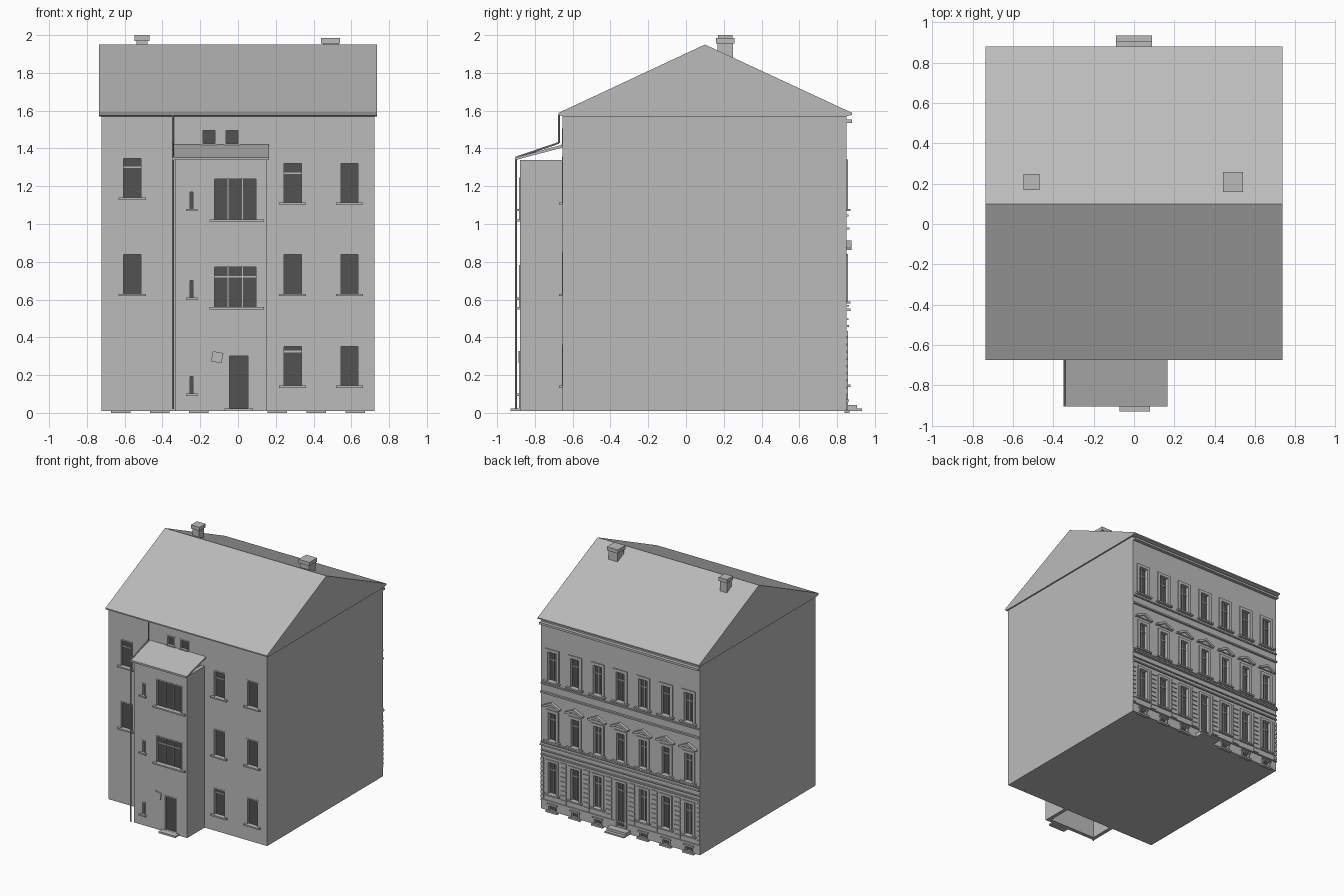
import bpy, bmesh, math
from mathutils import Matrix, Vector

if "Cube" in bpy.data.objects:
    bpy.data.objects.remove(bpy.data.objects["Cube"])


def material(name, v):
    m = bpy.data.materials.new(name)
    m.diffuse_color = (v, v, v, 1)
    m.use_nodes = True
    m.node_tree.nodes["Principled BSDF"].inputs["Base Color"].default_value = m.diffuse_color
    return m


PLASTER = material("grey_plaster", 0.5)
GLASS = material("dark_glass", 0.085)
FRONT, BACK, PORCH = (-0.653, -1), (0.85, 1), (-0.88, -1)   # wall y, outward direction
parts = {}


def part(name):
    return parts.setdefault(name, bmesh.new())


def box(name, x0, x1, y0, y1, z0, z1, tilt=0):
    c = Vector(((x0 + x1) / 2, (y0 + y1) / 2, (z0 + z1) / 2))
    m = Matrix.Translation(c) @ Matrix.Rotation(tilt, 4, 'Y')
    m = m @ Matrix.Diagonal((x1 - x0, abs(y1 - y0), z1 - z0, 1))
    bmesh.ops.create_cube(part(name), size=1, matrix=m)


def prism(name, pts, a, b, axis='X'):
    """Extrude a (y, z) outline along x, or an (x, z) outline along y."""
    bm = part(name)
    at = (lambda p, t: (t, p[0], p[1])) if axis == 'X' else (lambda p, t: (p[0], t, p[1]))
    ends = [[bm.verts.new(at(p, t)) for p in pts] for t in (a, b)]
    faces = [bm.faces.new(e) for e in ends]
    for i in range(len(pts)):
        j = (i + 1) % len(pts)
        faces.append(bm.faces.new((ends[0][i], ends[0][j], ends[1][j], ends[1][i])))
    bmesh.ops.recalc_face_normals(bm, faces=faces)


def on_wall(name, wall, x0, x1, z0, z1, d0, d1, tilt=0):
    """Box on a wall, d0 to d1 measured outward from its face."""
    y, s = wall
    box(name, x0, x1, y + s * d0, y + s * d1, z0, z1, tilt)


def opening(wall, cutter, x0, x1, z0, z1, mullions=(), transom=None, trim=0.01, depth=0.02, out=0.003):
    """Recess with glass, a rim and glazing bars."""
    on_wall(cutter, wall, x0, x1, z0, z1, -depth, 0.03)
    on_wall("window_glass", wall, x0, x1, z0, z1, -depth - 0.002, -depth + 0.003)
    for a, b, c, d in ((x0 - trim / 2, x0 + trim / 2, z0, z1), (x1 - trim / 2, x1 + trim / 2, z0, z1),
                       (x0 - trim / 2, x1 + trim / 2, z1 - trim / 2, z1 + trim / 2)):
        on_wall("window_frames", wall, a, b, c, d, -depth, out)
    for m in mullions:
        on_wall("glazing_bars", wall, m - 0.003, m + 0.003, z0, z1, -depth, -depth + 0.01)
    if transom:
        on_wall("glazing_bars", wall, x0, x1, transom - 0.004, transom + 0.004, -depth, -depth + 0.01)


def sill(wall, x0, x1, z, out=0.02):
    on_wall("window_sills", wall, x0, x1, z - 0.012, z, -0.02, out)


# Main block and stair tower (hollow, open below and above)
box("main_walls", -0.723, 0.723, -0.653, 0.85, 0.01, 1.575)
box("stair_tower", -0.333, 0.153, -0.88, -0.65, 0.01, 1.338)
box("tower_cutter", -0.303, 0.123, -0.85, -0.654, -0.1, 1.5)

# Roofs
prism("main_roof", [(-0.675, 1.588), (0.1, 1.95), (0.88, 1.588), (0.88, 1.578), (0.85, 1.57),
                    (-0.653, 1.57), (-0.675, 1.578)], -0.735, 0.735)
prism("tower_roof", [(-0.905, 1.338), (-0.905, 1.352), (-0.653, 1.42), (-0.653, 1.405)], -0.345, 0.165)

# Chimneys
for x, w, top in ((-0.508, 0.03, 2.0), (0.49, 0.041, 1.985)):
    box("chimneys", x - w, x + w, 0.208 - w, 0.208 + w, 1.8, top - 0.015)
    box("chimney_caps", x - w - 0.009, x + w + 0.009, 0.199 - w, 0.217 + w, top - 0.03, top)

# Drainpipe following the tower roof
path = [(-0.9, 0.02), (-0.9, 1.352), (-0.672, 1.43), (-0.672, 1.578)]
for (y0, z0), (y1, z1) in zip(path, path[1:]):
    d = Vector((0, y1 - y0, z1 - z0))
    m = Matrix.Translation((-0.345, (y0 + y1) / 2, (z0 + z1) / 2)) @ d.to_track_quat('Z', 'Y').to_matrix().to_4x4()
    bmesh.ops.create_cone(part("drainpipe"), cap_ends=True, segments=8, radius1=0.005, radius2=0.005,
                          depth=d.length, matrix=m)

# Yard side windows
for x, z0, z1, bar in ((-0.56, 1.14, 1.353, 1.3), (-0.56, 0.63, 0.843, None),
                       (0.289, 1.115, 1.325, 1.268), (0.289, 0.63, 0.843, None), (0.289, 0.145, 0.357, 0.325),
                       (0.59, 1.115, 1.325, None), (0.59, 0.63, 0.843, None), (0.59, 0.145, 0.357, None)):
    opening(FRONT, "wall_cutter", x - 0.051, x + 0.051, z0, z1, (), bar)
    sill(FRONT, x - 0.072, x + 0.072, z0)
for x in (-0.153, -0.032):
    opening(FRONT, "wall_cutter", x - 0.036, x + 0.036, 1.427, 1.5)
    sill(FRONT, x - 0.042, x + 0.042, 1.427, 0.006)

# Tower windows, door, step and plaque
for z in (1.08, 0.61, 0.102):
    opening(PORCH, "tower_cutter", -0.258, -0.232, z, z + 0.095)
    sill(PORCH, -0.274, -0.215, z)
for z, bar in ((1.025, None), (0.56, 0.722)):
    opening(PORCH, "tower_cutter", -0.13, 0.1, z, z + 0.217, (-0.052, 0.024), bar)
    sill(PORCH, -0.15, 0.138, z)
opening(PORCH, "tower_cutter", -0.05, 0.057, 0.025, 0.305)
on_wall("yard_step", PORCH, -0.072, 0.08, 0.01, 0.024, -0.02, 0.05)
on_wall("tilted_plaque", PORCH, -0.138, -0.082, 0.268, 0.322, -0.001, 0.008, math.radians(10))

# Street side: seven bays
for k in range(-3, 4):
    x = k * 0.207
    # top floor
    opening(BACK, "wall_cutter", x - 0.05, x + 0.05, 1.08, 1.33, (x,), 1.25, 0.024, 0.025, 0.008)
    sill(BACK, x - 0.075, x + 0.075, 1.08, 0.022)
    # middle floor with pediment
    opening(BACK, "wall_cutter", x - 0.046, x + 0.046, 0.59, 0.83, (x,), 0.76, 0.024, 0.025, 0.008)
    sill(BACK, x - 0.072, x + 0.072, 0.59, 0.02)
    prism("pediments", [(x - 0.06, 0.865), (x + 0.06, 0.865), (x, 0.9)], 0.845, 0.86, 'Y')
    prism("pediment_hoods", [(x - 0.08, 0.862), (x - 0.06, 0.862), (x, 0.894), (x + 0.06, 0.862),
                             (x + 0.08, 0.862), (x + 0.08, 0.873), (x, 0.912), (x - 0.08, 0.873)], 0.845, 0.875, 'Y')
    # ground floor window or street door
    opening(BACK, "wall_cutter", x - 0.046, x + 0.046, 0.15 if k else 0.045, 0.42, (x,), 0.345, 0.02, 0.025, 0.008)
    if k:
        sill(BACK, x - 0.068, x + 0.068, 0.15, 0.02)
        # cellar window
        on_wall("cellar_surrounds", BACK, x - 0.052, x + 0.052, 0.0, 0.014, -0.01, 0.016)
        on_wall("cellar_surrounds", BACK, x - 0.045, x + 0.045, 0.06, 0.07, -0.01, 0.012)
        opening(BACK, "wall_cutter", x - 0.034, x + 0.034, 0.018, 0.058, (), None, 0.01, 0.02, 0.008)

# Rusticated piers between ground floor bays
for i in range(8):
    x = (i - 3.5) * 0.207
    w = 0.026
    x0, x1 = max(x - w, -0.723), min(x + w, 0.723)
    for j in range(9):
        on_wall("rusticated_blocks", BACK, x0, x1, 0.1 + j * 0.038, 0.13 + j * 0.038, -0.01, 0.007)

# Street side mouldings: plinth, storey bands, eaves cornice
for z0, z1, out in ((0.083, 0.092, 0.008), (0.455, 0.466, 0.012), (0.492, 0.5, 0.01), (0.54, 0.552, 0.022),
                    (0.562, 0.572, 0.012), (0.97, 0.982, 0.016), (1.04, 1.05, 0.01), (1.535, 1.552, 0.028)):
    on_wall("facade_mouldings", BACK, -0.723, 0.723, z0, z1, -0.01, out)

# Street steps
on_wall("street_steps", BACK, -0.088, 0.088, 0.01, 0.022, -0.02, 0.083)
on_wall("street_steps", BACK, -0.088, 0.088, 0.022, 0.042, -0.02, 0.056)

# Turn the collected parts into objects
objects = {}
for name, bm in parts.items():
    mesh = bpy.data.meshes.new(name)
    bm.to_mesh(mesh)
    bm.free()
    mesh.materials.append(GLASS if name == "window_glass" else PLASTER)
    objects[name] = bpy.data.objects.new(name, mesh)
    bpy.context.collection.objects.link(objects[name])

# Cut window recesses and the tower interior
for target, cutter in (("main_walls", "wall_cutter"), ("stair_tower", "tower_cutter")):
    mod = objects[target].modifiers.new("openings", 'BOOLEAN')
    mod.operation, mod.solver, mod.object = 'DIFFERENCE', 'EXACT', objects[cutter]
    objects[cutter].hide_render = True
    objects[cutter].hide_set(True)
